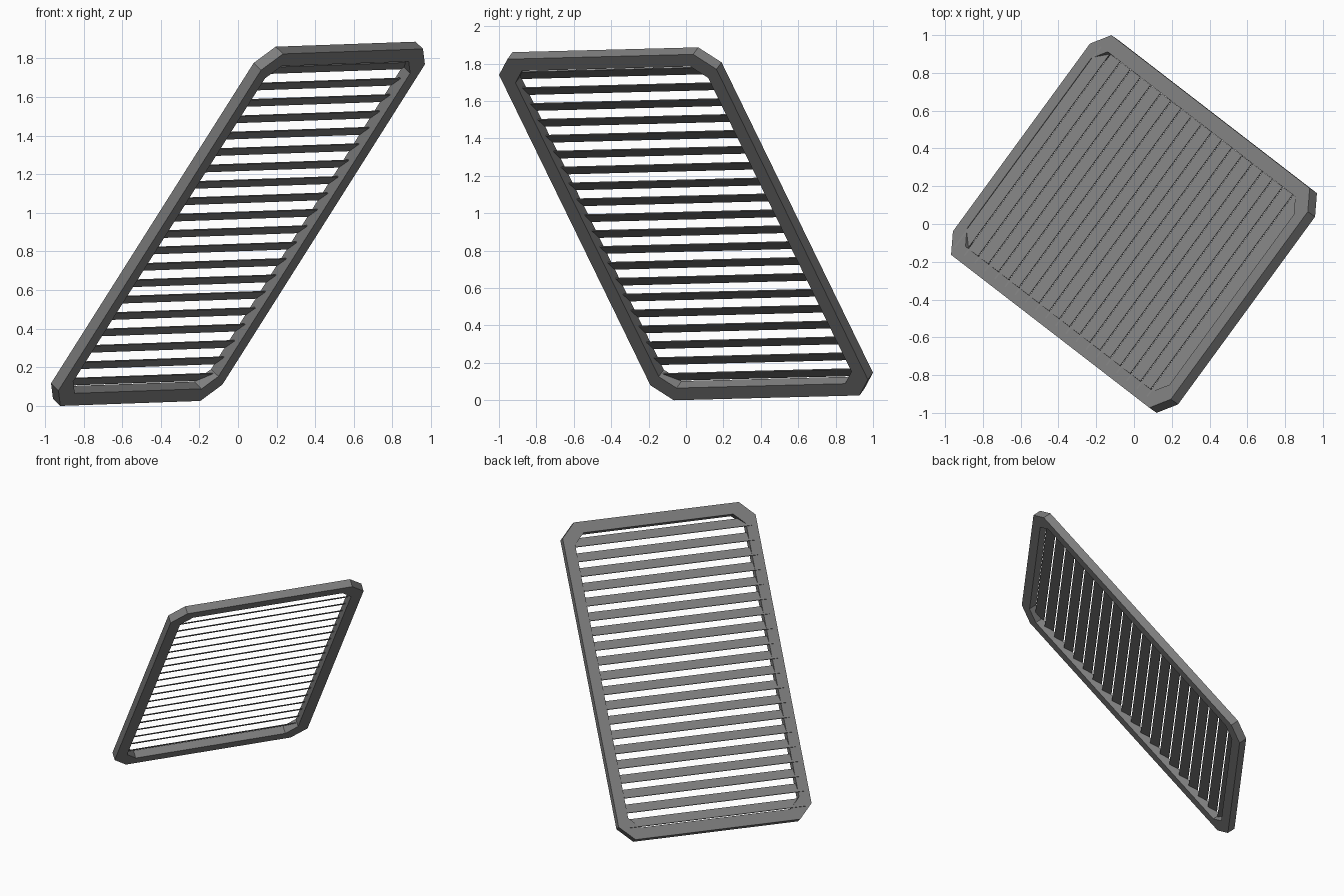
import bpy, bmesh
from math import radians
from mathutils import Matrix, Vector

if "Cube" in bpy.data.objects:
    bpy.data.objects.remove(bpy.data.objects["Cube"])

# Panel axes: local x runs up the long side, y along the short side, z out of the face
long_ax = Vector((0.494, -0.381, 0.781)).normalized()
face_ax = long_ax.cross(Vector((0.589, 0.808, 0.02))).normalized()
short_ax = face_ax.cross(long_ax)
ROT = Matrix((long_ax, short_ax, face_ax)).transposed().to_4x4()
PLACE = Matrix.Translation((0, 0, 0.943)) @ ROT

HALF_L, HALF_W, HALF_T = 1.167, 0.72, 0.03
BAR = 0.082

dark = bpy.data.materials.new("dark_grey")
dark.diffuse_color = (0.21, 0.21, 0.21, 1)
dark.use_nodes = True
dark.node_tree.nodes["Principled BSDF"].inputs["Base Color"].default_value = dark.diffuse_color


def make_object(name, bm):
    bmesh.ops.recalc_face_normals(bm, faces=bm.faces)
    mesh = bpy.data.meshes.new(name)
    bm.to_mesh(mesh)
    bm.free()
    mesh.materials.append(dark)
    ob = bpy.data.objects.new(name, mesh)
    bpy.context.collection.objects.link(ob)
    ob.matrix_world = PLACE
    return ob


def octagon(l, w, c):
    return [(l, w - c), (l - c, w), (c - l, w), (-l, w - c),
            (-l, c - w), (c - l, -w), (l - c, -w), (l, c - w)]


# Frame: rectangular ring with cut corners
bm = bmesh.new()
outer = octagon(HALF_L, HALF_W, 0.105)
inner = octagon(HALF_L - BAR, HALF_W - BAR, 0.08)
rings = [[bm.verts.new((x, y, z)) for x, y in pts]
         for pts, z in ((outer, -HALF_T), (outer, HALF_T),
                        (inner, HALF_T), (inner, -HALF_T))]
for r in range(4):
    a, b = rings[r], rings[(r + 1) % 4]
    for i in range(8):
        j = (i + 1) % 8
        bm.faces.new((a[i], a[j], b[j], b[i]))
make_object("frame", bm)

# Slats: thin tilted louvres set across the opening
COUNT, PITCH = 20, 0.1087
Y0, Y1 = -0.68, 0.637
bm = bmesh.new()
for i in range(COUNT):
    x = -0.012 + (i - (COUNT - 1) / 2) * PITCH
    m = (Matrix.Translation((x, (Y0 + Y1) / 2, 0.017))
         @ Matrix.Rotation(radians(22), 4, 'Y')
         @ Matrix.Diagonal((0.073, Y1 - Y0, 0.006, 1)))
    bmesh.ops.create_cube(bm, size=1, matrix=m)
make_object("slats", bm)
